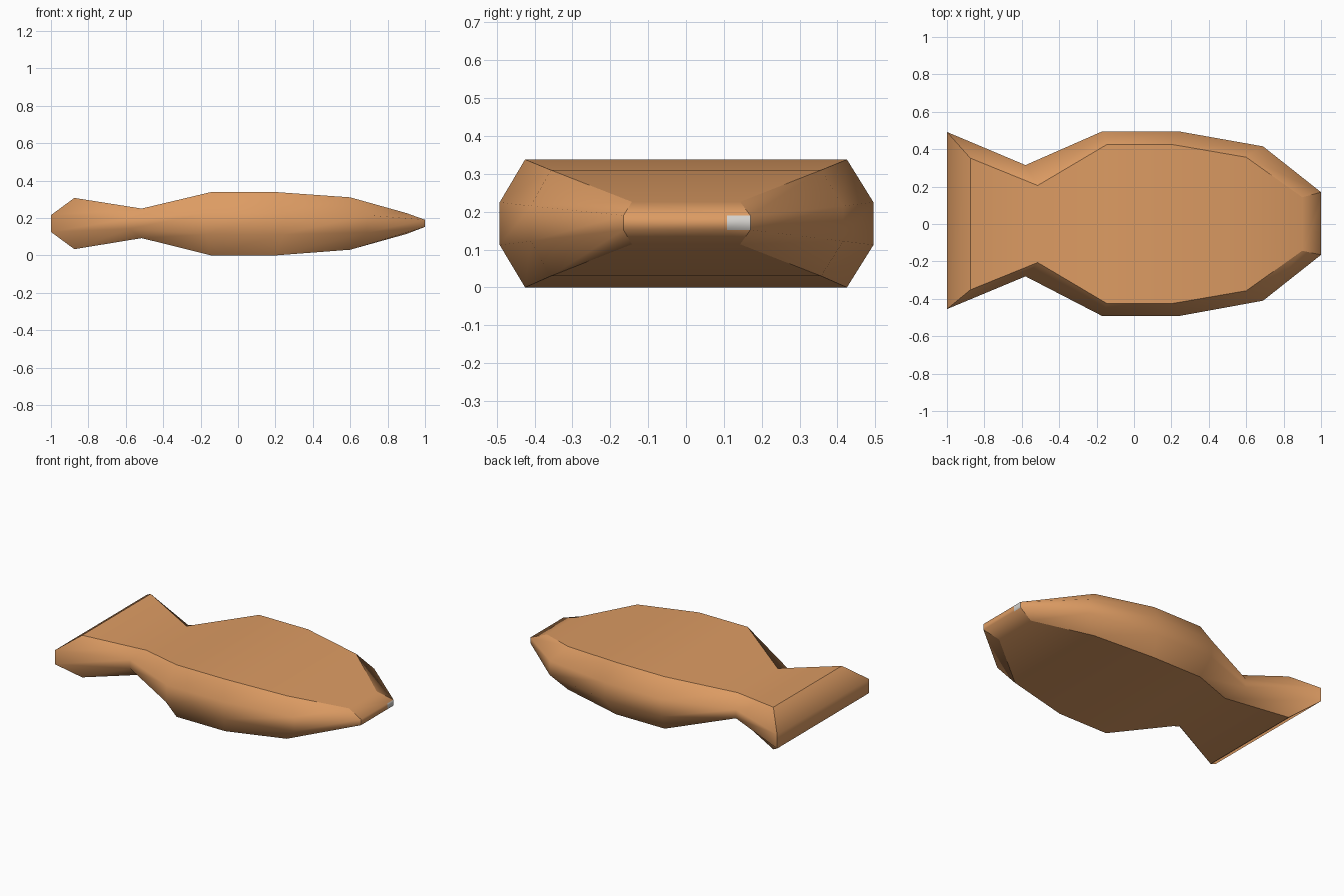
import bpy, bmesh

if "Cube" in bpy.data.objects:
    bpy.data.objects.remove(bpy.data.objects["Cube"])


def material(name, rgb):
    m = bpy.data.materials.new(name)
    m.diffuse_color = (*rgb, 1)
    m.use_nodes = True
    m.node_tree.nodes["Principled BSDF"].inputs["Base Color"].default_value = m.diffuse_color
    return m


# Stations tail to nose:
# flat face edge (x, half width, top z, bottom z), side rim (x, +y, -y, top z, bottom z)
STATIONS = [
    ((-0.875, 0.352, 0.307, 0.033), (-1.00, 0.492, -0.455, 0.215, 0.125)),
    ((-0.515, 0.206, 0.250, 0.092), (-0.58, 0.315, -0.280, 0.198, 0.142)),
    ((-0.145, 0.425, 0.338, 0.000), (-0.17, 0.495, -0.492, 0.225, 0.112)),
    ((0.205, 0.425, 0.338, 0.000), (0.24, 0.495, -0.492, 0.225, 0.112)),
    ((0.600, 0.357, 0.310, 0.030), (0.69, 0.415, -0.410, 0.215, 0.122)),
    ((0.900, 0.143, 0.226, 0.114), (1.00, 0.170, -0.165, 0.190, 0.152)),
]

bm = bmesh.new()

# Eight-sided rings
rings = []
for (xi, yi, zt, zb), (xo, yl, yr, zu, zl) in STATIONS:
    pts = [(xi, yi, zt), (xo, yl, zu), (xo, yl, zl), (xi, yi, zb),
           (xi, -yi, zb), (xo, yr, zl), (xo, yr, zu), (xi, -yi, zt)]
    rings.append([bm.verts.new(p) for p in pts])

# Body skin
for a, b in zip(rings, rings[1:]):
    for i in range(8):
        j = (i + 1) % 8
        bm.faces.new((a[i], a[j], b[j], b[i]))

# Tail and nose ends: upper slope, end face, lower slope
for r in (rings[0], rings[-1]):
    bm.faces.new((r[0], r[7], r[6], r[1]))
    bm.faces.new((r[1], r[6], r[5], r[2]))
    bm.faces.new((r[2], r[5], r[4], r[3]))

bmesh.ops.recalc_face_normals(bm, faces=bm.faces[:])
for f in bm.faces:
    f.smooth = True


def crease(a, b):
    e = bm.edges.get((a, b))
    if e:
        e.smooth = False


# Sharp borders of the flat faces, tail edge and end corners
for a, b in zip(rings, rings[1:]):
    for i in (0, 3, 4, 7):
        crease(a[i], b[i])
for r in (rings[0], rings[-1]):
    for i, j in ((0, 1), (1, 2), (2, 3), (4, 5), (5, 6), (6, 7)):
        crease(r[i], r[j])
crease(rings[0][0], rings[0][7])
crease(rings[0][3], rings[0][4])

# Pale patch cut into one end of the nose face
nose = [f for f in bm.faces if f.calc_center_median().x > 0.999]
geom = nose + list({e for f in nose for e in f.edges}) + list({v for f in nose for v in f.verts})
bmesh.ops.bisect_plane(bm, geom=geom, plane_co=(0, 0.108, 0), plane_no=(0, 1, 0))
for f in bm.faces:
    c = f.calc_center_median()
    if c.x > 0.999 and c.y > 0.1:
        f.material_index = 1

me = bpy.data.meshes.new("fish_body")
bm.to_mesh(me)
bm.free()
me.materials.append(material("golden brown", (0.72, 0.33, 0.125)))
me.materials.append(material("pale grey", (0.66, 0.64, 0.61)))
body = bpy.data.objects.new("fish_body", me)
bpy.context.collection.objects.link(body)
